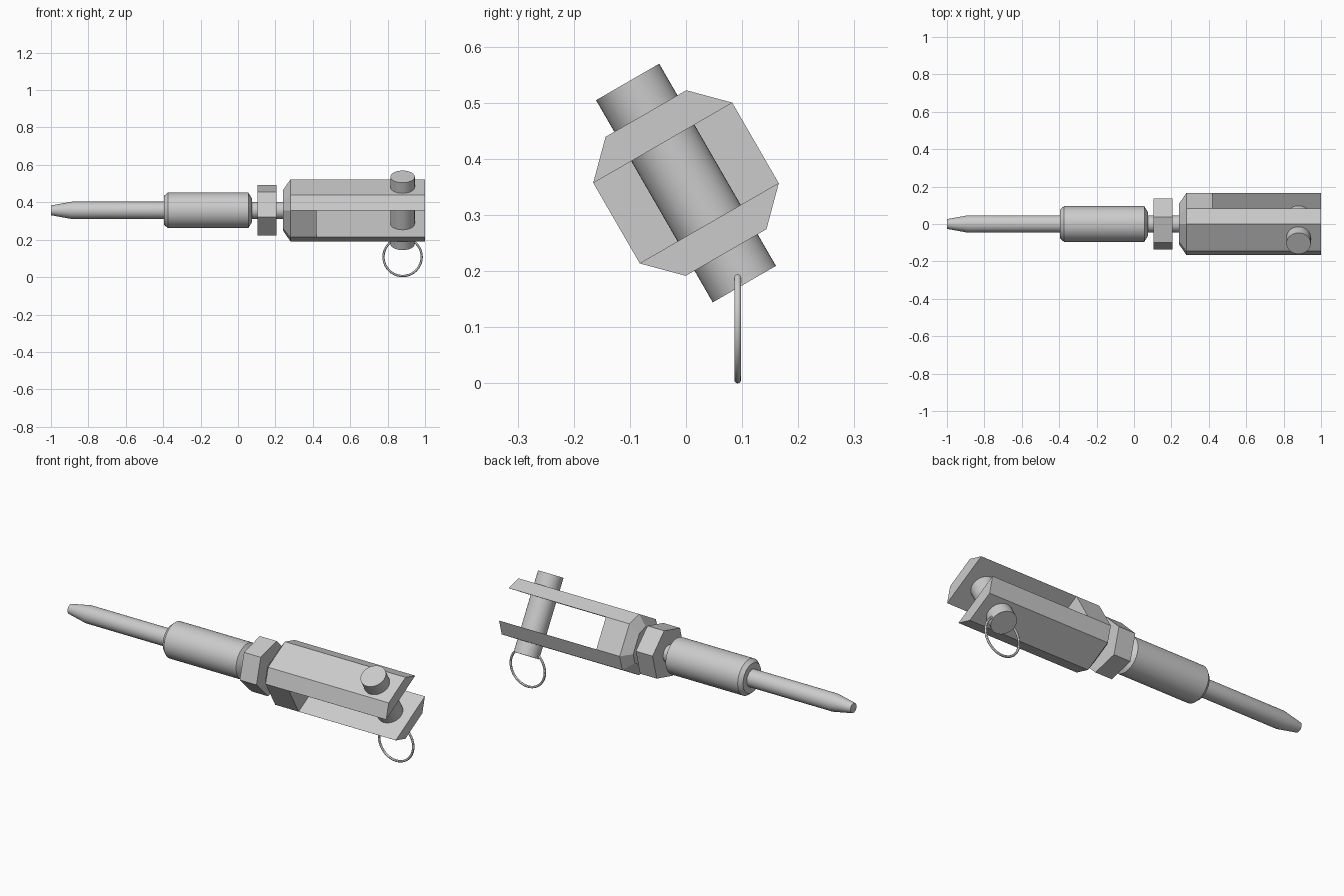
import bpy, bmesh
from math import cos, sin, tau, radians
from mathutils import Matrix

if "Cube" in bpy.data.objects:
    bpy.data.objects.remove(bpy.data.objects["Cube"])

AXIS_Z = 0.357                 # height of the long axis
ROLL = radians(30)             # whole fork is rolled about that axis
PLACE = Matrix.Translation((0, 0, AXIS_Z)) @ Matrix.Rotation(ROLL, 4, 'X')


def add_object(name, bm, matrix, smooth=False):
    bmesh.ops.recalc_face_normals(bm, faces=bm.faces[:])
    mesh = bpy.data.meshes.new(name)
    bm.to_mesh(mesh)
    bm.free()
    ob = bpy.data.objects.new(name, mesh)
    bpy.context.collection.objects.link(ob)
    ob.matrix_world = matrix
    if smooth:
        bpy.ops.object.select_all(action='DESELECT')
        ob.select_set(True)
        bpy.context.view_layer.objects.active = ob
        bpy.ops.object.shade_smooth_by_angle(angle=radians(30))
    return ob


def regular(n, phase=0.0):
    return [(cos(phase + tau * i / n), sin(phase + tau * i / n)) for i in range(n)]


def loft(name, outline, sections, matrix=PLACE, smooth=False):
    """Stack a scaled outline along x; sections are (x, scale)."""
    bm = bmesh.new()
    rings = [[bm.verts.new((x, s * u, s * v)) for u, v in outline] for x, s in sections]
    n = len(outline)
    for a, b in zip(rings, rings[1:]):
        for i in range(n):
            j = (i + 1) % n
            bm.faces.new((a[i], a[j], b[j], b[i]))
    bm.faces.new(rings[0])
    bm.faces.new(rings[-1])
    return add_object(name, bm, matrix, smooth)


ROUND = regular(48)

# tapered rod, sleeve and threaded neck
loft("rod", ROUND, [(-1, .026), (-.89, .046), (-.38, .046)], smooth=True)
loft("sleeve", ROUND, [(-.395, .078), (-.375, .095), (.055, .095), (.075, .063)], smooth=True)
loft("neck", ROUND, [(.06, .045), (.26, .045)], smooth=True)

# hexagonal lock nut
loft("lock_nut", regular(6, radians(-15)), [(.105, .14), (.205, .14)])

# fork: chamfered square bar, tapered at the back, slotted at the front
W, C = .143, .083
octagon = [(W, -C), (W, C), (C, W), (-C, W), (-W, C), (-W, -C), (-C, -W), (C, -W)]
fork = loft("fork", octagon, [(.24, .65), (.28, 1), (1, 1)])
S = C - .0005
cutter = loft("slot_cutter", [(-.3, -S), (.3, -S), (.3, S), (-.3, S)], [(.42, 1), (1.2, 1)])
cutter.hide_render = True
cutter.hide_viewport = True
cutter.display_type = 'WIRE'
slot = fork.modifiers.new("slot", 'BOOLEAN')
slot.operation = 'DIFFERENCE'
slot.solver = 'EXACT'
slot.object = cutter

# cross pin through both fork arms
PIN_X = .88
pin_place = PLACE @ Matrix.Translation((PIN_X, 0, 0)) @ Matrix.Rotation(radians(-90), 4, 'Y')
loft("cross_pin", ROUND, [(-.208, .065), (.208, .065)], pin_place, smooth=True)

# split ring hanging from the pin
R, r, n, m = .102, .006, 64, 12
bm = bmesh.new()
grid = [[bm.verts.new(((R + r * c) * a, r * s, (R + r * c) * b))
         for c, s in regular(m)] for a, b in regular(n)]
for i in range(n):
    for j in range(m):
        p, q, k = grid[i], grid[(i + 1) % n], (j + 1) % m
        bm.faces.new((p[j], q[j], q[k], p[k]))
add_object("retaining_ring", bm, Matrix.Translation((PIN_X, .092, R + r)), smooth=True)
